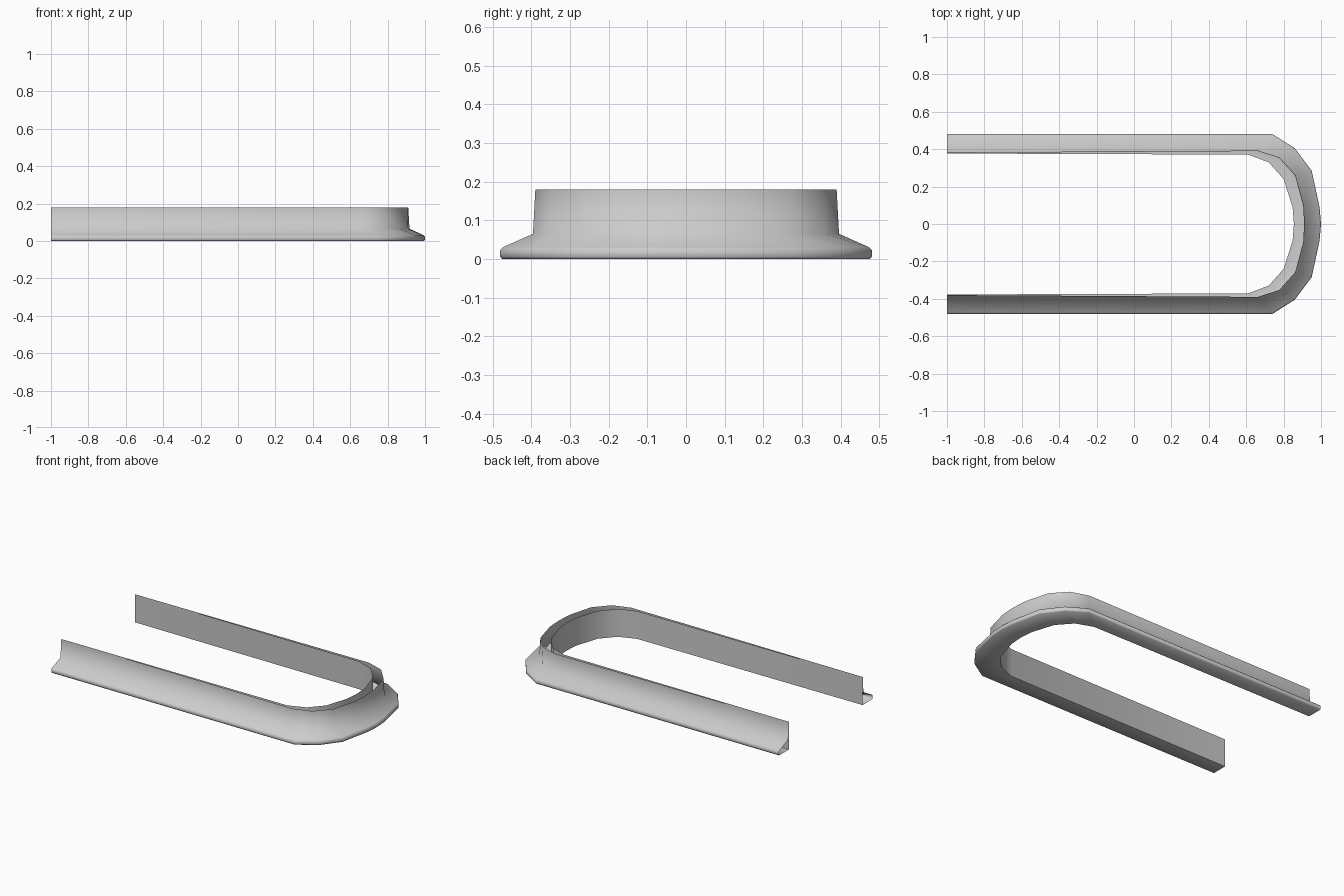
import bpy, bmesh, math

if "Cube" in bpy.data.objects:
    bpy.data.objects.remove(bpy.data.objects["Cube"])

# Half plan outlines (+y side) from the open end round to the tip
INNER = [(-1, .377), (.61, .371), (.72, .33), (.80, .24), (.848, .09), (.855, 0)]
WALL = [(-1, .386), (.665, .396), (.78, .358), (.866, .262), (.91, .10), (.917, 0)]
OUTER = [(-1, .481), (.74, .481), (.86, .405), (.95, .285), (.992, .09), (1, 0)]


def full(half, z, inset=0.0):
    """Mirror a half outline to a whole U at height z, optionally pulled inward."""
    k = 1 - inset / 0.45
    pts = [(x if i == 0 else x - inset * i / 5, y * k) for i, (x, y) in enumerate(half)]
    pts += [(x, -y) for x, y in reversed(pts[:-1])]
    return [(x, y, z) for x, y in pts]


def loft(name, rings):
    """Skin a series of matching open outlines."""
    bm = bmesh.new()
    rows = [[bm.verts.new(p) for p in ring] for ring in rings]
    for a, b in zip(rows, rows[1:]):
        for i in range(len(a) - 1):
            bm.faces.new((a[i], a[i + 1], b[i + 1], b[i]))
    bmesh.ops.recalc_face_normals(bm, faces=bm.faces)
    mesh = bpy.data.meshes.new(name)
    bm.to_mesh(mesh)
    bm.free()
    obj = bpy.data.objects.new(name, mesh)
    bpy.context.collection.objects.link(obj)
    bpy.ops.object.select_all(action='DESELECT')
    obj.select_set(True)
    bpy.context.view_layer.objects.active = obj
    bpy.ops.object.shade_smooth_by_angle(angle=math.radians(65))
    return obj


# U-shaped channel: inner wall, base, rounded flange lip, slope, outer wall (open top)
loft("u_channel_trim", [
    full(INNER, .18),
    full(INNER, 0),
    full(OUTER, 0, .005),
    full(OUTER, .006),
    full(OUTER, .023),
    full(OUTER, .031, .008),
    full(WALL, .065),
    full(WALL, .18, .007),
])
